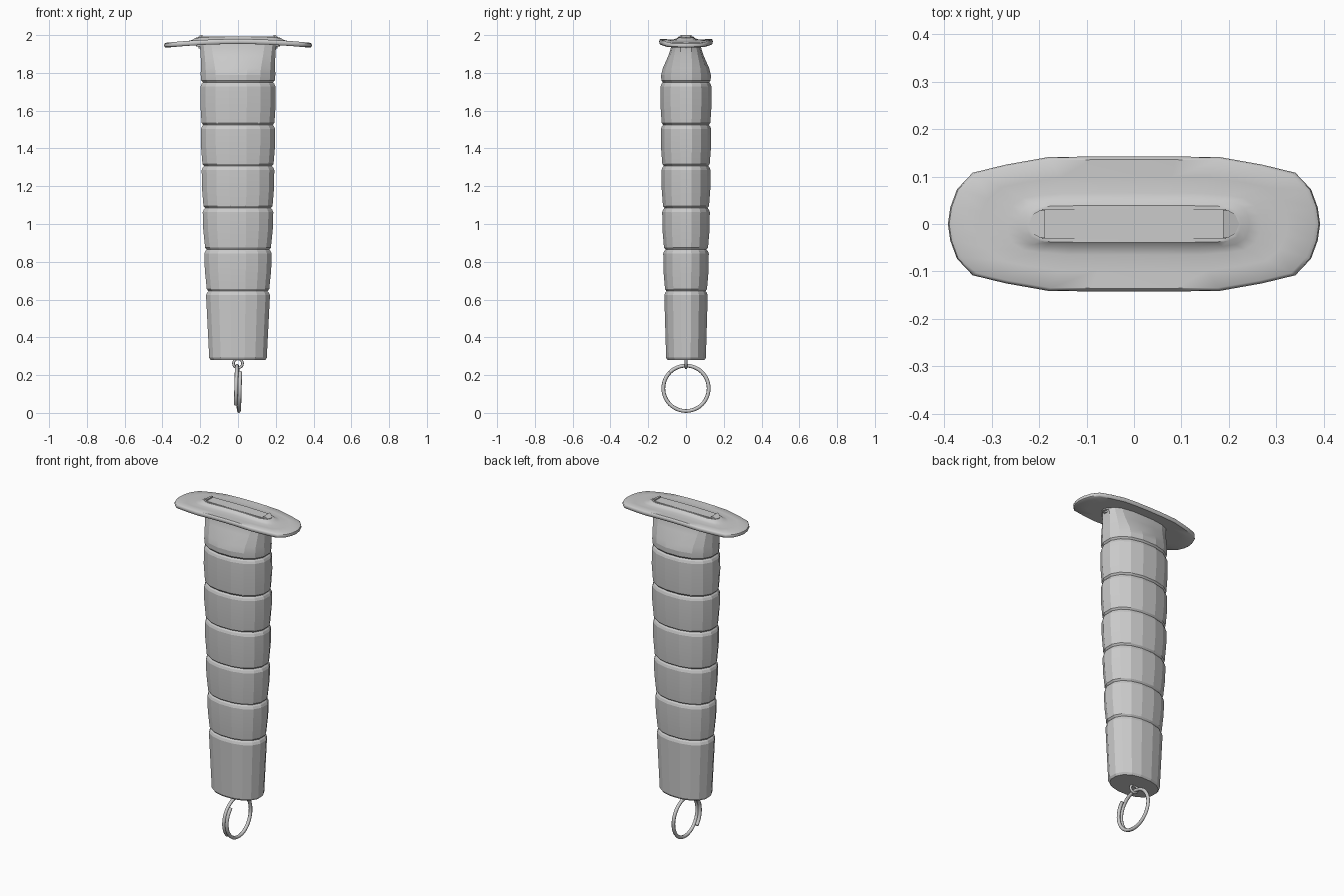
import bpy, bmesh, math
from mathutils import Vector

if "Cube" in bpy.data.objects:
    bpy.data.objects.remove(bpy.data.objects["Cube"])


def loft(name, rings, smooth=None, closed=False):
    """Skin a list of point rings; cap both ends unless closed into a loop."""
    bm = bmesh.new()
    vs = [[bm.verts.new(p) for p in r] for r in rings]
    n = len(vs[0])
    pairs = list(zip(vs, vs[1:])) + ([(vs[-1], vs[0])] if closed else [])
    for a, b in pairs:
        for i in range(n):
            j = (i + 1) % n
            bm.faces.new((a[i], a[j], b[j], b[i]))
    if not closed:
        bm.faces.new(vs[0])
        bm.faces.new(vs[-1])
    bmesh.ops.recalc_face_normals(bm, faces=bm.faces)
    me = bpy.data.meshes.new(name)
    bm.to_mesh(me)
    bm.free()
    ob = bpy.data.objects.new(name, me)
    bpy.context.collection.objects.link(ob)
    if smooth:
        bpy.ops.object.select_all(action='DESELECT')
        ob.select_set(True)
        bpy.context.view_layer.objects.active = ob
        bpy.ops.object.shade_smooth_by_angle(angle=math.radians(smooth))
    return ob


def ellipse(rx, ry, z, n=16, power=0.9):
    pts = []
    for i in range(n):
        a = 2 * math.pi * (i + 0.5) / n
        c, s = math.cos(a), math.sin(a)
        pts.append((rx * math.copysign(abs(c) ** power, c),
                    ry * math.copysign(abs(s) ** power, s), z))
    return pts


def interp(table, z):
    for (z0, *a), (z1, *b) in zip(table, table[1:]):
        if z <= z1:
            t = (z - z0) / (z1 - z0)
            return [p + (q - p) * t for p, q in zip(a, b)]
    return table[-1][1:]


# Grip: tapered oval handle with grooves between the bands
size = [(0.28, 0.155, 0.107), (0.64, 0.172, 0.117), (1.08, 0.19, 0.128),
        (1.5, 0.2, 0.135), (1.76, 0.202, 0.137)]
grooves = [0.645, 0.865, 1.085, 1.308, 1.525, 1.75]
rings = [ellipse(0.147, 0.1, 0.28), ellipse(0.155, 0.107, 0.292)]
for k, g in enumerate(grooves):
    rx, ry = interp(size, g)
    rings += [ellipse(rx, ry, g - 0.022), ellipse(rx - 0.006, ry - 0.005, g - 0.008),
              ellipse(rx - 0.013, ry - 0.012, g), ellipse(rx - 0.004, ry - 0.004, g + 0.01)]
    if k < 5:
        mid = (g + grooves[k + 1]) / 2
        rx, ry = interp(size, mid)
        rings.append(ellipse(rx + 0.002, ry + 0.002, mid))
# Pinched neck under the guard
rings += [ellipse(0.201, 0.134, 1.79), ellipse(0.2, 0.125, 1.825, power=0.85),
          ellipse(0.2, 0.095, 1.89, power=0.7), ellipse(0.203, 0.082, 1.93, power=0.65),
          ellipse(0.208, 0.078, 1.965, power=0.65)]
loft("grip", rings, smooth=12)


# Guard: drooping oblong plate with a raised lip around the slot
def mirror4(q):
    """Expand a first-quadrant outline (x axis to y axis) to all four."""
    return (q + [(-x, y) for x, y in reversed(q[:-1])]
            + [(-x, -y) for x, y in q[1:]] + [(x, -y) for x, y in reversed(q[1:-1])])


outer = mirror4([(0.392, 0), (0.387, 0.035), (0.373, 0.073), (0.34, 0.108),
                 (0.27, 0.125), (0.18, 0.141), (0.09, 0.142), (0, 0.142)])
inner = mirror4([(0.215, 0), (0.213, 0.012), (0.207, 0.024), (0.19, 0.031),
                 (0.17, 0.032), (0.12, 0.032), (0.06, 0.032), (0, 0.032)])


def plate_ring(t, dz):
    out = []
    for (ax, ay), (bx, by) in zip(inner, outer):
        x, y = ax + (bx - ax) * t, ay + (by - ay) * t
        out.append((x, y, 1.965 - 0.135 * x * x + dz))
    return out


profile = [(0, -0.012), (0.5, -0.012), (0.94, -0.012), (0.985, -0.007), (1, 0.002),
           (0.985, 0.01), (0.94, 0.014), (0.6, 0.013), (0.3, 0.013), (0.16, 0.017),
           (0.06, 0.027), (0, 0.027)]
loft("guard", [plate_ring(t, dz) for t, dz in profile], smooth=40, closed=True)

# Blade stub filling the slot, with a small chevron end
stub = mirror4([(0.208, 0), (0.203, 0.015), (0.193, 0.032), (0.0, 0.032)])
loft("blade_stub", [[(x, y, z) for x, y in stub] for z in (1.93, 1.993)])
for sx in (-1, 1):
    tip = [(0.222, 0), (0.213, 0.02), (0.2, 0.028), (0.188, 0.03),
           (0.188, -0.03), (0.2, -0.028), (0.213, -0.02)]
    loft("stub_end", [[(sx * x, y, 1.94) for x, y in tip],
                      [(sx * x, y, 1.988 + 0.012 * (x < 0.21)) for x, y in tip]])


# Wire helper: tube along a list of centres
def wire(name, path, r, cyclic=False):
    cu = bpy.data.curves.new(name, 'CURVE')
    cu.dimensions = '3D'
    cu.bevel_depth = r
    cu.bevel_resolution = 2
    cu.use_fill_caps = True
    sp = cu.splines.new('POLY')
    sp.points.add(len(path) - 1)
    for p, c in zip(sp.points, path):
        p.co = (*c, 1)
    sp.use_cyclic_u = cyclic
    ob = bpy.data.objects.new(name, cu)
    bpy.context.collection.objects.link(ob)


# Eyelet under the grip
wire("eyelet", [Vector((0.024 * math.cos(a), 0, 0.262 + 0.024 * math.sin(a)))
                for a in [2 * math.pi * i / 20 for i in range(20)]], 0.007, True)

# Split ring: one and a quarter coils overlapping at the bottom
path = []
for i in range(61):
    u = i / 60
    a = math.radians(-135 - 450 * u + 0)
    path.append(Vector((-0.012 + 0.024 * u, 0.12 * math.cos(a), 0.13 + 0.12 * math.sin(a))))
wire("key_ring", path, 0.01)
